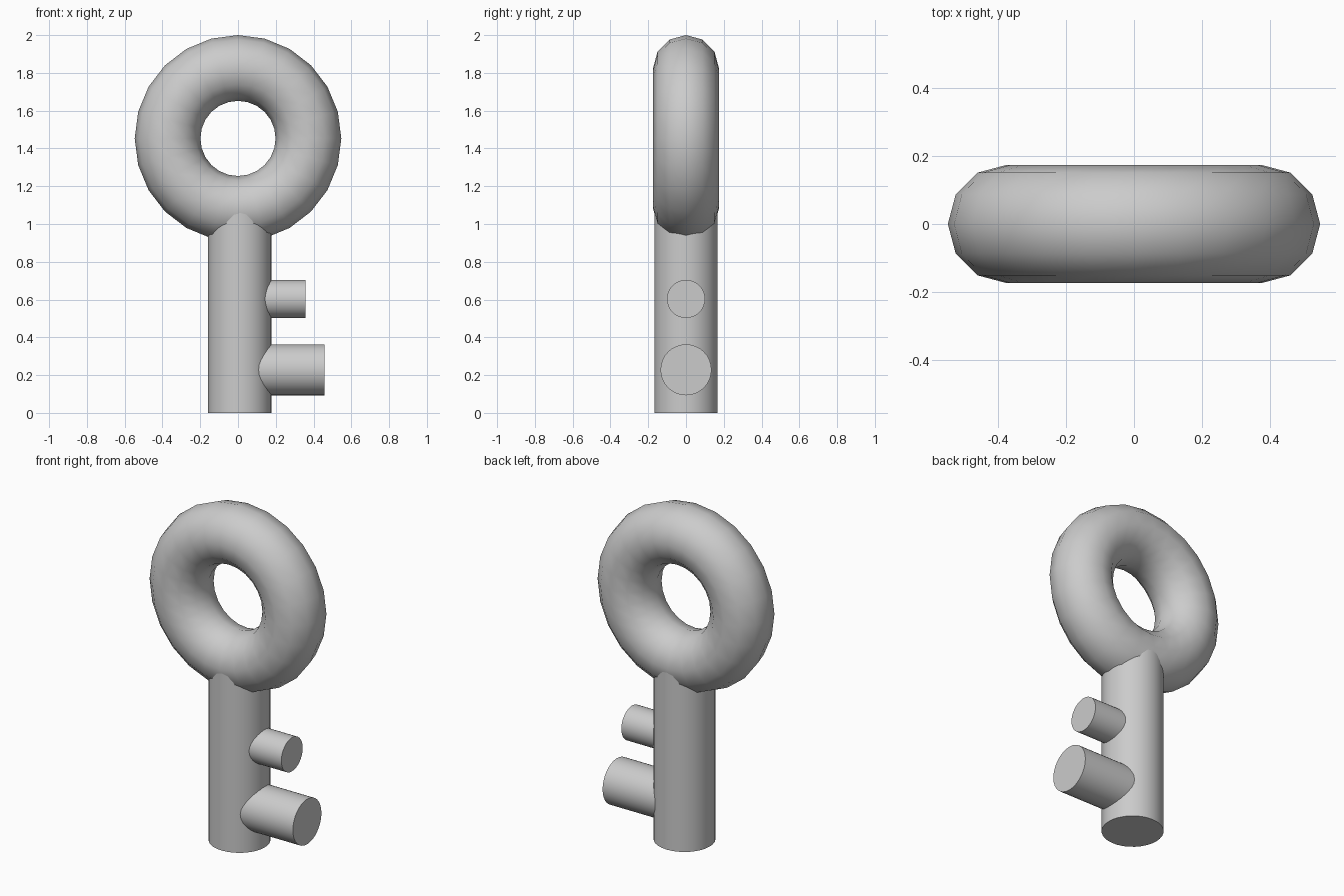
import bpy
from math import radians

if "Cube" in bpy.data.objects:
    bpy.data.objects.remove(bpy.data.objects["Cube"])

SHAFT_X = 0.01


def smooth(obj, name):
    obj.name = name
    bpy.ops.object.shade_smooth_by_angle(angle=radians(40))


def shaft_peg(name, radius, z, x_end):
    # Round tooth running from the shaft axis out to x_end
    length = x_end - SHAFT_X
    bpy.ops.mesh.primitive_cylinder_add(
        vertices=32, radius=radius, depth=length,
        location=(SHAFT_X + length / 2, 0, z), rotation=(0, radians(90), 0))
    smooth(bpy.context.object, name)


# Ring handle
bpy.ops.mesh.primitive_torus_add(
    major_segments=24, minor_segments=12, major_radius=0.373, minor_radius=0.174,
    location=(0, 0, 1.453), rotation=(radians(90), 0, 0))
smooth(bpy.context.object, "ring_handle")

# Shaft, its top buried in the ring
SHAFT_TOP = 1.10
bpy.ops.mesh.primitive_cylinder_add(
    vertices=32, radius=0.168, depth=SHAFT_TOP, location=(SHAFT_X, 0, SHAFT_TOP / 2))
smooth(bpy.context.object, "shaft")

# Teeth
shaft_peg("upper_tooth", 0.101, 0.603, 0.357)
shaft_peg("lower_tooth", 0.135, 0.228, 0.457)
